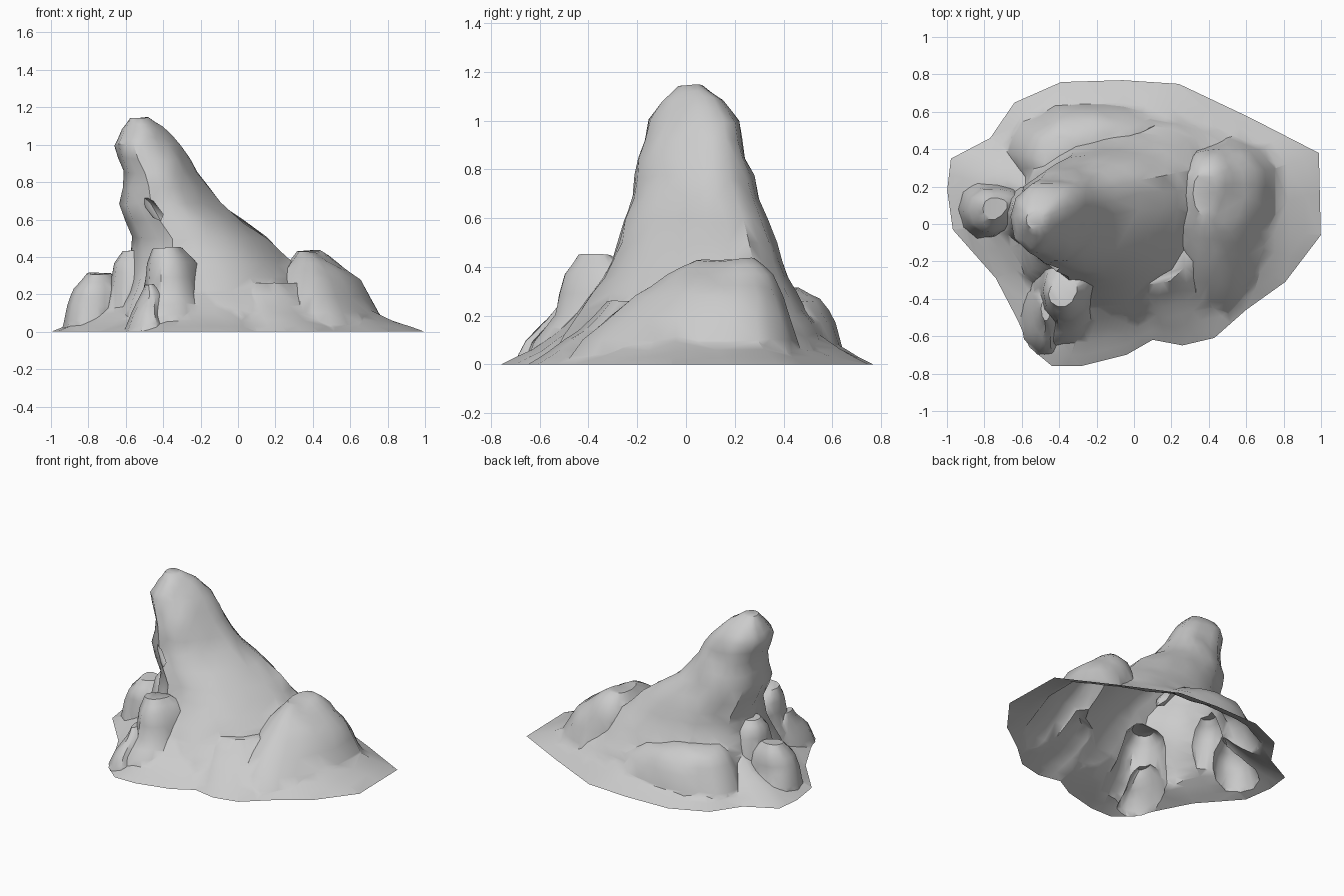
import bpy, bmesh
from mathutils import Vector, Matrix, noise

old = bpy.data.objects.get("Cube")
if old:
    bpy.data.objects.remove(old, do_unlink=True)

stone = bpy.data.materials.new("grey_stone")
stone.use_nodes = True
GREY = (0.6, 0.6, 0.6, 1)
stone.diffuse_color = GREY
stone.node_tree.nodes["Principled BSDF"].inputs["Base Color"].default_value = GREY

# Cross-section of a crag: u runs along x, v along y, flat towards +x
SECTION = [(1, .1), (1, .65), (.7, .9), (.2, 1), (-.4, .95), (-.85, .6),
           (-1, .05), (-.85, -.55), (-.4, -.95), (.1, -.95), (.6, -.6)]


def make_object(name, bm):
    bmesh.ops.recalc_face_normals(bm, faces=bm.faces)
    mesh = bpy.data.meshes.new(name)
    bm.to_mesh(mesh)
    bm.free()
    mesh.materials.append(stone)
    obj = bpy.data.objects.new(name, mesh)
    bpy.context.collection.objects.link(obj)
    return obj


def roughen(bm, amount):
    for v in bm.verts:
        if v.co.z > 0.03:
            v.co += noise.noise_vector(v.co * 6) * amount


def loft(name, rings, rough=0.015, smooth=0.0):
    """Closed solid through a stack of rings, lowest first."""
    bm = bmesh.new()
    rows = [[bm.verts.new(p) for p in ring] for ring in rings]
    n = len(rows[0])
    for low, high in zip(rows, rows[1:]):
        for i in range(n):
            j = (i + 1) % n
            bm.faces.new((low[i], low[j], high[j], high[i]))
    bm.faces.new(rows[0][::-1])
    bm.faces.new(rows[-1])
    bmesh.ops.recalc_face_normals(bm, faces=bm.faces)
    bmesh.ops.subdivide_edges(bm, edges=bm.edges[:], cuts=1, smooth=smooth,
                              use_grid_fill=True)
    roughen(bm, rough)
    bmesh.ops.triangulate(bm, faces=bm.faces)
    return make_object(name, bm)


def crag(name, rows, rough=0.015):
    """Rows are z, x min, x max, y min, y max."""
    rings = []
    for z, x0, x1, y0, y1 in rows:
        rings.append([((x0 + x1) / 2 + u * (x1 - x0) / 2,
                       (y0 + y1) / 2 + v * (y1 - y0) / 2, z) for u, v in SECTION])
    return loft(name, rings, rough)


def combine(target, other, operation):
    mod = target.modifiers.new("join", 'BOOLEAN')
    mod.operation = operation
    mod.object = other
    mod.solver = 'EXACT'
    bpy.context.view_layer.objects.active = target
    bpy.ops.object.modifier_apply(modifier=mod.name)
    bpy.data.objects.remove(other, do_unlink=True)


# Spreading foot of the rock
OUTLINE = [(1, -.06), (.99, .38), (.62, .57), (.24, .75), (-.06, .77), (-.39, .76),
           (-.64, .65), (-.77, .46), (-.98, .35), (-1, .18), (-.97, -.03),
           (-.74, -.29), (-.62, -.52), (-.56, -.66), (-.44, -.76), (-.28, -.76),
           (-.04, -.7), (.1, -.62), (.26, -.65), (.43, -.61), (.6, -.46), (.81, -.31)]
STEPS = [(1, -.03), (1, 0), (.84, .06), (.68, .14), (.5, .26)]
rock = loft("rock", [[(-.05 + (x + .05) * s, y * s, z) for x, y in OUTLINE]
                     for s, z in STEPS], 0.012)

# Leaning main peak
peak = crag("peak", [
    (-.03, -.72, .72, -.6, .62), (.12, -.66, .56, -.53, .56), (.22, -.62, .44, -.45, .5),
    (.36, -.59, .31, -.36, .42), (.5, -.57, .15, -.29, .37), (.68, -.63, -.09, -.23, .3),
    (.85, -.62, -.22, -.2, .25), (1, -.65, -.31, -.15, .22), (1.09, -.62, -.4, -.09, .16),
    (1.14, -.58, -.48, -.03, .07)], 0.022)

# Side crags
east_mound = crag("east_mound", [
    (-.03, .1, .85, -.55, .5), (.1, .15, .76, -.44, .45), (.28, .2, .65, -.22, .4),
    (.37, .27, .53, -.08, .35), (.43, .32, .44, .04, .28)])
front_crag = crag("front_crag", [
    (-.03, -.6, -.06, -.69, -.15), (.1, -.55, -.14, -.64, -.15), (.2, -.51, -.18, -.55, -.15),
    (.37, -.49, -.22, -.5, -.2), (.45, -.46, -.3, -.45, -.3)])
west_knob = crag("west_knob", [
    (-.03, -.95, -.6, -.1, .25), (.14, -.91, -.6, -.07, .2), (.23, -.88, -.62, -.05, .19),
    (.31, -.81, -.68, .02, .14)])
upper_knob = crag("upper_knob", [
    (-.03, -.74, -.4, -.12, .22), (.27, -.68, -.4, -.1, .2), (.37, -.66, -.45, -.05, .17),
    (.43, -.62, -.5, 0, .12)])
back_shelf = crag("back_shelf", [
    (-.03, -.72, .25, .1, .67), (.17, -.62, .1, .1, .61), (.26, -.56, -.02, .15, .55),
    (.31, -.48, -.2, .2, .47)])
corner_ledge = crag("corner_ledge", [
    (-.03, -.62, -.3, -.72, -.3), (.1, -.57, -.36, -.66, -.3), (.19, -.53, -.38, -.58, -.32),
    (.25, -.51, -.45, -.52, -.4)], 0.025)
for part in (peak, east_mound, front_crag, west_knob, upper_knob, back_shelf, corner_ledge):
    combine(rock, part, 'UNION')

# Weathered notches in the front face
for place, size, lean in (((-.44, -.21, .64), (.035, .05, .12), -.7),
                          ((-.13, -.2, .62), (.025, .04, .08), -.7)):
    bm = bmesh.new()
    bmesh.ops.create_icosphere(bm, subdivisions=1, radius=1, matrix=Matrix.LocRotScale(
        Vector(place), Matrix.Rotation(lean, 3, 'Y').to_quaternion(), Vector(size)))
    combine(rock, make_object("notch", bm), 'DIFFERENCE')

# Open the underside at ground level
bm = bmesh.new()
bm.from_mesh(rock.data)
bmesh.ops.bisect_plane(bm, geom=bm.verts[:] + bm.edges[:] + bm.faces[:], dist=1e-5,
                       plane_co=(0, 0, .0005), plane_no=(0, 0, 1), clear_inner=True)
for v in bm.verts:
    if v.co.z < .001:
        v.co.z = 0
bm.to_mesh(rock.data)
bm.free()

bpy.ops.object.select_all(action='DESELECT')
rock.select_set(True)
bpy.context.view_layer.objects.active = rock
bpy.ops.object.shade_smooth_by_angle(angle=0.75)
